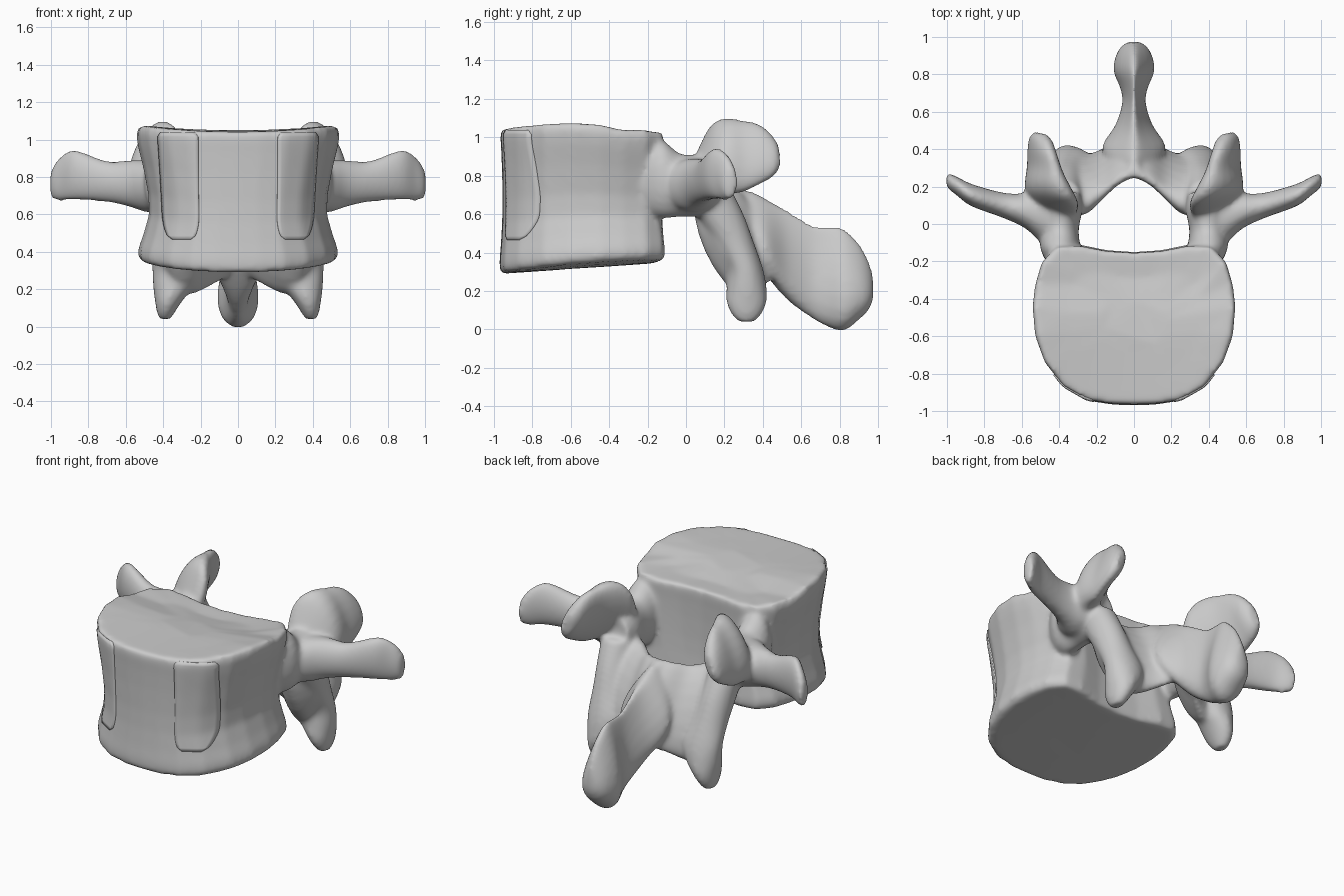
import bpy, bmesh, math
from mathutils import Vector

if "Cube" in bpy.data.objects:
    bpy.data.objects.remove(bpy.data.objects["Cube"])

bm = bmesh.new()
X, Y, Z = Vector((1, 0, 0)), Vector((0, 1, 0)), Vector((0, 0, 1))


def skin(rings):
    """Bridge a list of point rings into a closed shell."""
    vs = [[bm.verts.new(p) for p in r] for r in rings]
    n = len(vs[0])
    faces = [bm.faces.new(vs[0][::-1]), bm.faces.new(vs[-1])]
    for a, b in zip(vs, vs[1:]):
        for i in range(n):
            j = (i + 1) % n
            faces.append(bm.faces.new((a[i], a[j], b[j], b[i])))
    bmesh.ops.recalc_face_normals(bm, faces=faces)


def spline(rows, steps=4):
    """Catmull-Rom interpolation of section rows."""
    out = []
    for i in range(len(rows) - 1):
        p = [rows[max(i - 1, 0)], rows[i], rows[i + 1], rows[min(i + 2, len(rows) - 1)]]
        for s in range(steps):
            t = s / steps
            out.append([0.5 * (2 * b + (c - a) * t + (2 * a - 5 * b + 4 * c - d) * t * t
                               + (3 * b - a - 3 * c + d) * t ** 3) for a, b, c, d in zip(*p)])
    return out + [list(rows[-1])]


def limb(rows, u, v, sides=(1, -1), taper=0.0, n=20):
    """Loft of ellipses; row = centre x, y, z, radius along u, radius along v."""
    for s in sides:
        rings = []
        for x, y, z, ru, rv in spline(rows):
            ring = []
            for k in range(n):
                a = 2 * math.pi * k / n
                p = Vector((x, y, z)) + u * ru * math.cos(a) * (1 - taper * math.sin(a)) + v * rv * math.sin(a)
                ring.append((p.x * s, p.y, p.z))
            rings.append(ring)
        skin(rings)


# Vertebral body: kidney outline with a waist and dished end plates
half = [(0, -.15), (.15, -.14), (.3, -.11), (.42, -.12), (.495, -.2), (.53, -.32), (.545, -.44),
        (.53, -.6), (.48, -.74), (.38, -.87), (.25, -.945), (.12, -.965), (0, -.97)]
outline = half + [(-x, y) for x, y in half[-2:0:-1]]


def top_z(x, y):
    pts = [(-1, 1.04), (-.8, 1.045), (-.6, 1.05), (-.48, 1.045), (-.3, 1.005), (-.2, 1.015), (0, 1.0)]
    for (a, za), (b, zb) in zip(pts, pts[1:]):
        if a <= y <= b:
            return za + (zb - za) * (y - a) / (b - a) + .1 * x * x


def low_z(x, y):
    return .29 + .055 * (y + .95) / .8 + .1 * x * x


levels = [(0, .3, .3), (0, .65, .65), (0, .95, .975), (.04, .985, 1), (.1, .975, 1), (.2, .93, .985),
          (.35, .875, .97), (.5, .88, .965), (.7, .93, .97), (.85, .98, .98), (.94, 1, .99),
          (1, .98, .985), (1, .65, .65), (1, .3, .3)]
rings = []
for t, sx, sy in levels:
    ring = []
    for x, y in outline:
        px, py = x * sx, -.54 + (y + .54) * sy
        ring.append((px, py, low_z(px, py) * (1 - t) + top_z(px, py) * t))
    rings.append(ring)
skin(rings)

# Pedicles
limb([(.37, -.28, .78, .05, .14), (.395, -.14, .785, .105, .205), (.395, -.03, .75, .1, .165),
      (.40, .08, .75, .125, .16), (.41, .17, .76, .12, .12)], X, Z)
# Transverse processes
limb([(.36, .02, .75, .16, .13), (.48, .04, .75, .15, .14), (.58, .07, .765, .095, .125),
      (.7, .1, .775, .068, .11), (.87, .155, .81, .06, .135), (.95, .205, .79, .05, .12),
      (.995, .23, .765, .04, .08), (1.005, .235, .76, .015, .04)], Y, Z)
# Superior articular processes
limb([(.42, .06, .8, .1, .12), (.435, .13, .87, .13, .19), (.455, .2, .9, .115, .2),
      (.475, .29, .9, .08, .19), (.49, .38, .91, .065, .16), (.497, .45, .9, .055, .11),
      (.5, .485, .89, .03, .06)], (X + .25 * Y), (Z - .3 * X))
# Laminae, meeting under the midline ridge
limb([(-.03, .365, .53, .05, .23), (.08, .335, .49, .07, .26), (.17, .265, .455, .085, .275),
      (.25, .215, .45, .11, .3), (.34, .2, .46, .11, .28), (.42, .2, .48, .05, .15)],
     Vector((0, .91, .41)), Vector((0, -.41, .91)))
# Inferior articular processes, broad where they leave the laminae
limb([(.38, .13, .74, .1, .1), (.37, .18, .6, .1, .12), (.355, .25, .45, .105, .105),
      (.335, .305, .32, .125, .095), (.345, .315, .22, .11, .105), (.37, .315, .14, .075, .105),
      (.385, .315, .08, .05, .08), (.39, .315, .04, .03, .045)], X, Y)
# Spinous process with a sharp upper ridge and a clubbed end
limb([(0, .28, .67, .04, .06), (0, .34, .57, .12, .15), (0, .42, .48, .15, .2),
      (0, .53, .385, .088, .235), (0, .65, .305, .055, .245), (0, .73, .275, .066, .26),
      (0, .82, .26, .098, .268), (0, .90, .25, .086, .2), (0, .95, .23, .06, .13),
      (0, .975, .22, .025, .06)], X, Z, sides=(1,), taper=.6)

mesh = bpy.data.meshes.new("vertebra")
bm.to_mesh(mesh)
bm.free()
vertebra = bpy.data.objects.new("vertebra", mesh)
bpy.context.collection.objects.link(vertebra)

# Fuse the bony parts into one smooth skin
rm = vertebra.modifiers.new("fuse", 'REMESH')
rm.mode = 'VOXEL'
rm.voxel_size = .014
rm.use_smooth_shade = True
sm = vertebra.modifiers.new("soften", 'SMOOTH')
sm.factor, sm.iterations = .5, 12

# Two slightly raised strips draped over the front of the body
for side, s in (("right", 1), ("left", -1)):
    sb = bmesh.new()
    nu, nv = 10, 28
    grid = []
    for j in range(nv + 1):
        t = j / nv
        z = .465 + .57 * t
        d = min(1, t / .25)
        e = min(1, (1 - t) / .05)
        w = (.5 + .5 * math.sqrt(1 - (1 - d) ** 2)) * (.85 + .15 * math.sqrt(1 - (1 - e) ** 2))
        hw = (.096 + .012 * t * t) * w
        grid.append([sb.verts.new((s * (.3 + .02 * t + hw * (2 * i / nu - 1)), -1.2, z))
                     for i in range(nu + 1)])
    for a, b in zip(grid, grid[1:]):
        for i in range(nu):
            sb.faces.new((a[i], a[i + 1], b[i + 1], b[i])).smooth = True
    bmesh.ops.recalc_face_normals(sb, faces=sb.faces)
    if sum(f.normal.y for f in sb.faces) > 0:
        bmesh.ops.reverse_faces(sb, faces=sb.faces)
    me = bpy.data.meshes.new(side + "_front_strip")
    sb.to_mesh(me)
    sb.free()
    strip = bpy.data.objects.new(side + "_front_strip", me)
    bpy.context.collection.objects.link(strip)
    sw = strip.modifiers.new("drape", 'SHRINKWRAP')
    sw.target = vertebra
    sw.wrap_method = 'PROJECT'
    sw.use_project_y = True
    sw.use_positive_direction = True
    sw.wrap_mode = 'ABOVE_SURFACE'
    sw.offset = .007
    so = strip.modifiers.new("thickness", 'SOLIDIFY')
    so.thickness, so.offset = .014, -1
